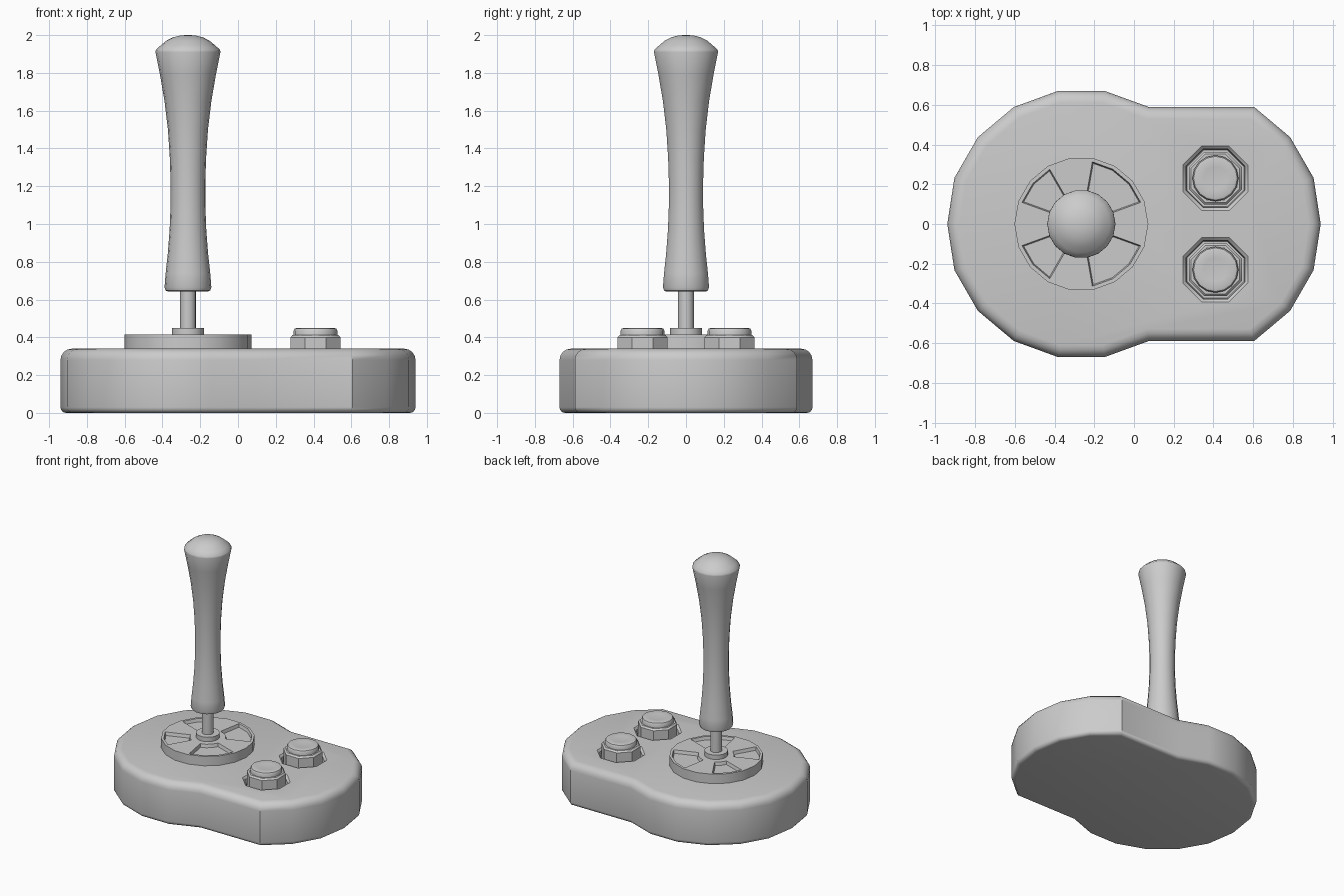
import bpy, bmesh, math
from math import sin, cos, radians

if "Cube" in bpy.data.objects:
    bpy.data.objects.remove(bpy.data.objects["Cube"])

CX = 0.265      # offset of the two lobes
SIDES = 18


def finish(bm, name, angle=35):
    bmesh.ops.recalc_face_normals(bm, faces=bm.faces[:])
    me = bpy.data.meshes.new(name)
    bm.to_mesh(me)
    bm.free()
    ob = bpy.data.objects.new(name, me)
    bpy.context.collection.objects.link(ob)
    smooth(ob, angle)
    return ob


def smooth(ob, angle):
    bpy.ops.object.select_all(action='DESELECT')
    ob.select_set(True)
    bpy.context.view_layer.objects.active = ob
    bpy.ops.object.shade_smooth_by_angle(angle=radians(angle))


def lathe(name, profile, n, x, y=0.0, turn=0.0, angle=35):
    """Stack of n-sided rings (radius, z) around a vertical axis, capped."""
    bm = bmesh.new()
    rings = []
    for r, z in profile:
        rings.append([bm.verts.new((x + r * cos(turn + math.tau * k / n),
                                    y + r * sin(turn + math.tau * k / n), z))
                      for k in range(n)])
    for a, b in zip(rings, rings[1:]):
        for k in range(n):
            bm.faces.new((a[k], a[(k + 1) % n], b[(k + 1) % n], b[k]))
    bm.faces.new(rings[0])
    bm.faces.new(rings[-1])
    return finish(bm, name, angle)


# Base: two lobes outlined by arcs, extruded and rounded
outline = [(CX + 0.68 * cos(radians(a)), 0.68 * sin(radians(a)))
           for a in range(-60, 61, 20)]
outline += [(-CX + 0.68 * cos(radians(a)), 0.68 * sin(radians(a)))
            for a in range(60, 301, 20)]
outline = [(min(max(x, -0.94), 0.94), y) for x, y in outline]
bm = bmesh.new()
floor = bm.faces.new([bm.verts.new((x, y, 0)) for x, y in outline])
res = bmesh.ops.extrude_face_region(bm, geom=[floor], use_keep_orig=True)
for v in res['geom']:
    if isinstance(v, bmesh.types.BMVert):
        v.co.z = 0.34
bmesh.ops.recalc_face_normals(bm, faces=bm.faces[:])
for level, width in ((0.34, 0.06), (0.0, 0.03)):
    edges = [e for e in bm.edges if all(abs(v.co.z - level) < 1e-4 for v in e.verts)]
    bmesh.ops.bevel(bm, geom=edges, offset=width, segments=4, profile=0.5,
                    affect='EDGES', clamp_overlap=True)
# remove any narrow doubled vertices left by the rounding
bmesh.ops.remove_doubles(bm, verts=bm.verts[:], dist=0.0005)
base = finish(bm, "base")

# Buttons in octagonal wells
OCT = 1 / cos(math.pi / 8)
T8 = math.pi / 8
for side, y in (("back", 0.23), ("front", -0.23)):
    well = lathe("well_cutter", [(0.143 * OCT, 0.27), (0.148 * OCT, 0.325),
                                 (0.163 * OCT, 0.34), (0.163 * OCT, 0.40)],
                 8, 0.41, y, T8)
    mod = base.modifiers.new("well", 'BOOLEAN')
    mod.operation, mod.solver, mod.object = 'DIFFERENCE', 'EXACT', well
    bpy.context.view_layer.objects.active = base
    bpy.ops.object.modifier_apply(modifier=mod.name)
    bpy.data.objects.remove(well)

    lathe(side + "_button_housing",
          [(0.133 * OCT, 0.265), (0.133 * OCT, 0.40), (0.122 * OCT, 0.412),
           (0.108 * OCT, 0.412), (0.108 * OCT, 0.39)], 8, 0.41, y, T8)
    lathe(side + "_button_cap",
          [(0.116, 0.405), (0.116, 0.435), (0.110, 0.446), (0.098, 0.45),
           (0.06, 0.446), (0.02, 0.444)], 16, 0.41, y)
smooth(base, 35)

# Disc plate with four wedge-shaped recesses
bm = bmesh.new()
radii = [(0.337, 0.33), (0.337, 0.415), (0.318, 0.415), (0.13, 0.415)]
rings = [[bm.verts.new((-CX + r * cos(math.tau * k / SIDES),
                        r * sin(math.tau * k / SIDES), z)) for k in range(SIDES)]
         for r, z in radii]
sectors = []
for i in range(3):
    for k in range(SIDES):
        j = (k + 1) % SIDES
        f = bm.faces.new((rings[i][k], rings[i][j], rings[i + 1][j], rings[i + 1][k]))
        if i == 2:
            sectors.append(f)
bm.faces.new(rings[0][::-1])
bm.faces.new(rings[-1])
bm.normal_update()
for ks in ((1, 2, 3), (6, 7), (10, 11), (14, 15, 16)):
    pit = [sectors[k] for k in ks]
    bmesh.ops.inset_region(bm, faces=pit, thickness=0.006, depth=0.0,
                           use_even_offset=True)
    for v in {v for f in pit for v in f.verts}:
        v.co.z = 0.39
finish(bm, "stick_plate")

# Collar, shaft and flared grip
lathe("collar", [(0.085, 0.40), (0.085, 0.45), (0.04, 0.45)], SIDES, -CX)
lathe("shaft", [(0.042, 0.40), (0.042, 0.66)], 16, -CX)
lathe("grip", [(0.04, 0.642), (0.105, 0.642), (0.118, 0.648), (0.124, 0.665),
               (0.118, 0.74), (0.107, 0.84), (0.097, 0.97), (0.092, 1.10),
               (0.092, 1.22), (0.096, 1.35), (0.106, 1.50), (0.124, 1.65),
               (0.148, 1.79), (0.172, 1.91), (0.170, 1.922), (0.145, 1.945),
               (0.115, 1.97), (0.08, 1.988), (0.04, 1.998), (0.01, 2.0)],
      SIDES, -CX, angle=40)
